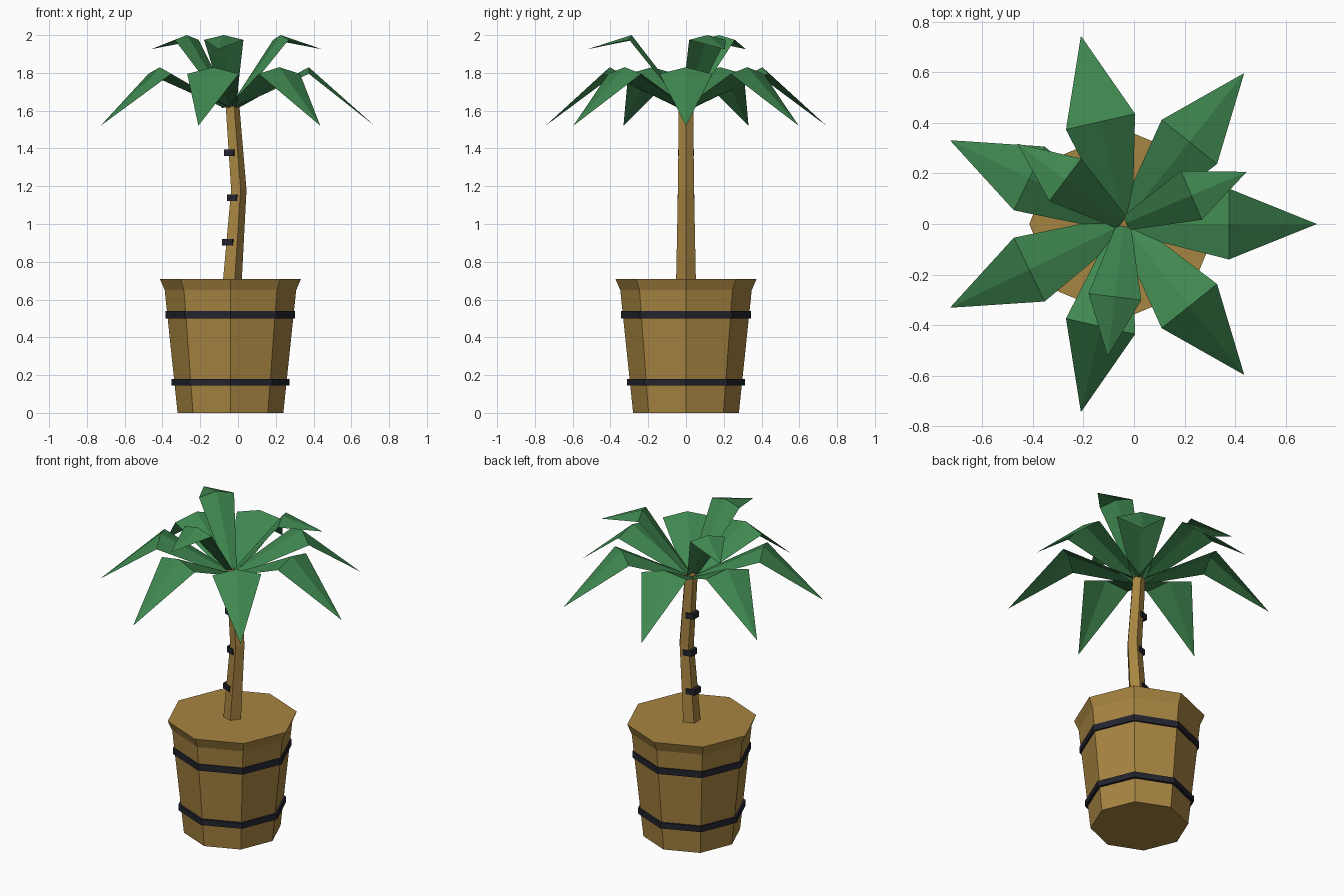
import bpy
import bmesh
from math import cos, sin, pi, radians
from mathutils import Matrix, Vector

cube = bpy.data.objects.get("Cube")
if cube:
    bpy.data.objects.remove(cube, do_unlink=True)

CENTRE = -0.04  # x of the pot and crown axis


def material(name, rgb):
    mat = bpy.data.materials.new(name)
    mat.use_nodes = True
    mat.diffuse_color = (*rgb, 1)
    node = next(n for n in mat.node_tree.nodes if n.type == 'BSDF_PRINCIPLED')
    node.inputs["Base Color"].default_value = (*rgb, 1)
    node.inputs["Roughness"].default_value = 0.9
    return mat


WOOD = material("wood", (0.39, 0.235, 0.054))
BAND = material("dark band", (0.016, 0.017, 0.027))
LEAF = material("leaf green", (0.05, 0.245, 0.08))


def finish(name, bm, mat):
    mesh = bpy.data.meshes.new(name)
    bm.to_mesh(mesh)
    bm.free()
    mesh.materials.append(mat)
    obj = bpy.data.objects.new(name, mesh)
    bpy.context.collection.objects.link(obj)
    return obj


def loft(name, sides, sections, mat):
    """Closed skin through level polygons, each given as (x, z, radius)."""
    bm = bmesh.new()
    rings = []
    for x, z, r in sections:
        angles = [2 * pi * i / sides for i in range(sides)]
        rings.append([bm.verts.new((x + r * cos(a), r * sin(a), z)) for a in angles])
    for low, high in zip(rings, rings[1:]):
        for i in range(sides):
            j = (i + 1) % sides
            bm.faces.new((low[i], low[j], high[j], high[i]))
    bm.faces.new(rings[0][::-1])
    bm.faces.new(rings[-1])
    return finish(name, bm, mat)


def leaf(name, angle, base, knee, tip):
    """Folded leaf; base and knee are (reach, half width, edge z, ridge z)."""
    bm = bmesh.new()
    rows = []
    for reach, half, edge_z, ridge_z in (base, knee):
        rows.append([bm.verts.new(p) for p in (
            (reach, -half, edge_z), (reach, 0, ridge_z), (reach, half, edge_z))])
    end = bm.verts.new((tip[0], 0, tip[1]))
    inner, outer = rows
    for i in range(2):
        bm.faces.new((inner[i], outer[i], outer[i + 1], inner[i + 1]))
        bm.faces.new((outer[i], end, outer[i + 1]))
    turn = Matrix.Translation(Vector((CENTRE, 0, 0))) @ Matrix.Rotation(radians(angle), 4, 'Z')
    bm.transform(turn)
    return finish(name, bm, LEAF)


# Eight-sided pot with a flared rim and two hoops
loft("pot", 8, [(CENTRE, 0, 0.28), (CENTRE, 0.65, 0.348), (CENTRE, 0.71, 0.374)], WOOD)
for name, low, high, r in (("lower_hoop", 0.145, 0.18, 0.312), ("upper_hoop", 0.5, 0.54, 0.343)):
    loft(name, 8, [(CENTRE, low, r), (CENTRE, high, r)], BAND)

# Bent five-sided trunk with bands standing proud of its back
loft("trunk", 5, [(-0.035, 0.7, 0.055), (0.0, 1.18, 0.045), (-0.033, 1.63, 0.04)], WOOD)
for i, (x, r) in enumerate(((-0.044, 0.049), (-0.022, 0.046), (-0.038, 0.044))):
    z = 0.885 + 0.237 * i
    loft(f"trunk_band_{i + 1}", 5, [(x, z, r), (x, z + 0.035, r)], BAND)

# Seven long drooping leaves
for i in range(7):
    leaf(f"long_leaf_{i + 1}", 360 / 7 * i,
         (0.02, 0.04, 1.615, 1.62), (0.415, 0.14, 1.795, 1.83), (0.763, 1.52))

# Three short upright leaves
for i in range(3):
    leaf(f"short_leaf_{i + 1}", 23 + 120 * i,
         (0.01, 0.03, 1.62, 1.64), (0.29, 0.105, 1.975, 2.0), (0.527, 1.925))
